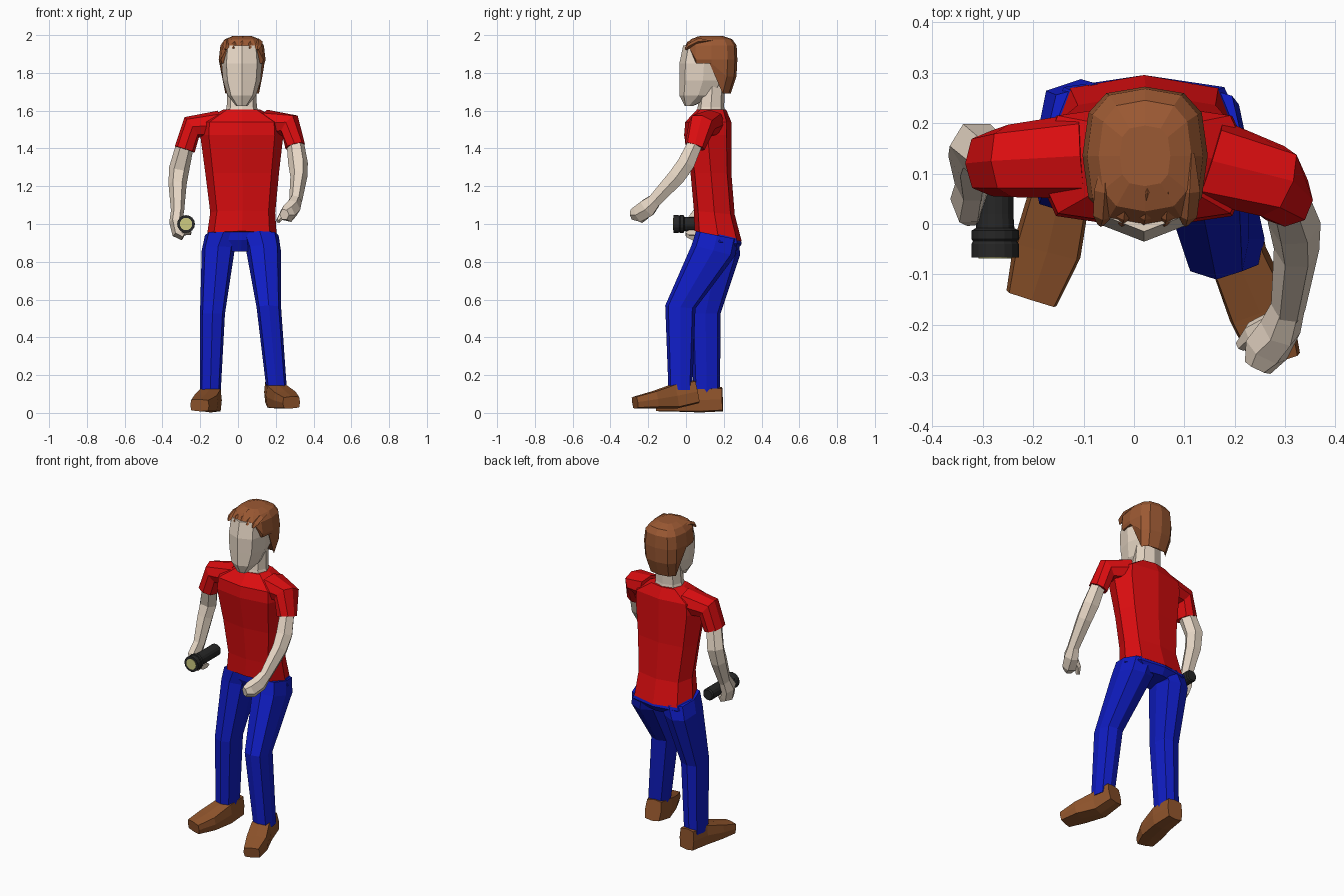
import bpy, bmesh, math
from mathutils import Vector

def mat(name, rgb):
    m = bpy.data.materials.new(name)
    m.diffuse_color = (*rgb, 1)
    return m

RED = mat("red_cloth", (0.72, 0.004, 0.005))
BLUE = mat("blue_denim", (0.005, 0.012, 0.55))
SKIN = mat("skin", (0.8, 0.68, 0.56))
BROWN = mat("brown_hair", (0.33, 0.10, 0.033))
LEATHER = mat("brown_leather", (0.28, 0.09, 0.025))
BLACK = mat("black_metal", (0.02, 0.02, 0.02))
GLASS = mat("lens_yellow", (0.62, 0.6, 0.22))

def outline(n, p):
    """Unit superellipse with n corners."""
    pts = []
    for i in range(n):
        a = 2 * math.pi * i / n
        c, s = math.cos(a), math.sin(a)
        pts.append((math.copysign(abs(c) ** (2 / p), c), math.copysign(abs(s) ** (2 / p), s)))
    return pts

def skin_rings(name, rings, material):
    """Join rings of points into a closed flat-shaded object."""
    bm = bmesh.new()
    vs = [[bm.verts.new(q) for q in r] for r in rings]
    n = len(vs[0])
    for a, b in zip(vs, vs[1:]):
        for i in range(n):
            bm.faces.new((a[i], a[(i + 1) % n], b[(i + 1) % n], b[i]))
    bm.faces.new(vs[0][::-1])
    bm.faces.new(vs[-1])
    bmesh.ops.remove_doubles(bm, verts=bm.verts, dist=1e-5)
    bmesh.ops.recalc_face_normals(bm, faces=bm.faces)
    me = bpy.data.meshes.new(name)
    bm.to_mesh(me)
    bm.free()
    me.materials.append(material)
    ob = bpy.data.objects.new(name, me)
    bpy.context.collection.objects.link(ob)
    return ob

def stack(name, secs, material, n=8, p=3.0):
    """Level sections: x, y, z, half width, half depth, optional tilt."""
    rings = []
    for x, y, z, a, b, *tilt in secs:
        k = tilt[0] if tilt else 0
        rings.append([(x + a * u, y + b * v, z + k * b * v) for u, v in outline(n, p)])
    return skin_rings(name, rings, material)

def tube(name, secs, material, n=6, p=2.0, ref=(1, 0, 0)):
    """Sections square to a path: x, y, z, half width, half height."""
    pts = [Vector(s[:3]) for s in secs]
    rings = []
    for i, s in enumerate(secs):
        t = (pts[min(i + 1, len(pts) - 1)] - pts[max(i - 1, 0)]).normalized()
        u = Vector(ref)
        u = (u - t * u.dot(t)).normalized()
        v = t.cross(u)
        rings.append([pts[i] + u * (s[3] * c) + v * (s[4] * d) for c, d in outline(n, p)])
    return skin_rings(name, rings, material)

# shirt body
stack("shirt", [
    (0.02, 0.17, 0.935, 0.185, 0.125, -0.22),
    (0.025, 0.15, 1.06, 0.172, 0.108, -0.1),
    (0.022, 0.132, 1.27, 0.195, 0.108),
    (0.02, 0.115, 1.47, 0.22, 0.125),
    (0.02, 0.118, 1.54, 0.215, 0.122),
    (0.02, 0.135, 1.605, 0.10, 0.078)], RED)

# sleeves
tube("right_sleeve", [
    (-0.10, 0.135, 1.525, 0.085, 0.075),
    (-0.245, 0.125, 1.512, 0.072, 0.066),
    (-0.282, 0.12, 1.395, 0.065, 0.055)], RED, 8, 2.4, (0, 1, 0))
tube("left_sleeve", [
    (0.15, 0.125, 1.53, 0.085, 0.075),
    (0.275, 0.085, 1.522, 0.075, 0.066),
    (0.303, 0.047, 1.41, 0.055, 0.053)], RED, 8, 2.4, (0, 1, 0))

# arms
tube("right_arm", [
    (-0.28, 0.125, 1.42, 0.047, 0.052),
    (-0.312, 0.155, 1.29, 0.054, 0.05),
    (-0.32, 0.135, 1.21, 0.048, 0.05),
    (-0.32, 0.075, 1.06, 0.034, 0.04)], SKIN)
tube("left_arm", [
    (0.303, 0.05, 1.43, 0.046, 0.045),
    (0.318, 0.0, 1.32, 0.052, 0.052),
    (0.322, -0.05, 1.25, 0.045, 0.052),
    (0.305, -0.17, 1.12, 0.034, 0.04)], SKIN)

# hands
tube("right_hand", [
    (-0.32, 0.08, 1.075, 0.034, 0.038),
    (-0.328, 0.05, 1.01, 0.036, 0.056),
    (-0.315, 0.042, 0.955, 0.036, 0.052),
    (-0.285, 0.04, 0.94, 0.03, 0.045)], SKIN)
tube("right_fingers", [
    (-0.315, 0.04, 0.955, 0.042, 0.018),
    (-0.25, 0.035, 0.955, 0.04, 0.016)], SKIN, ref=(0, 1, 0))
tube("left_hand", [
    (0.308, -0.155, 1.135, 0.033, 0.036),
    (0.29, -0.205, 1.085, 0.042, 0.055),
    (0.262, -0.25, 1.055, 0.045, 0.05),
    (0.245, -0.285, 1.05, 0.028, 0.03)], SKIN)
tube("left_thumb", [
    (0.28, -0.19, 1.08, 0.02, 0.02),
    (0.235, -0.215, 1.045, 0.02, 0.024),
    (0.212, -0.24, 1.015, 0.012, 0.014)], SKIN)

# trousers
stack("pelvis", [
    (0.02, 0.173, 0.96, 0.175, 0.112, -0.2),
    (0.02, 0.18, 0.905, 0.2, 0.115, -0.1),
    (0.015, 0.18, 0.855, 0.12, 0.085)], BLUE)
stack("right_leg", [
    (-0.075, 0.17, 0.94, 0.10, 0.108, -0.2),
    (-0.105, 0.175, 0.86, 0.087, 0.112, -0.2),
    (-0.135, 0.103, 0.525, 0.066, 0.08),
    (-0.147, 0.11, 0.10, 0.055, 0.07)], BLUE)
stack("left_leg", [
    (0.115, 0.165, 0.94, 0.10, 0.112, -0.2),
    (0.135, 0.145, 0.86, 0.092, 0.115, -0.25),
    (0.163, -0.03, 0.56, 0.065, 0.08, -0.1),
    (0.205, -0.03, 0.12, 0.054, 0.063)], BLUE)

# shoes
tube("right_shoe", [
    (-0.14, 0.193, 0.072, 0.05, 0.064),
    (-0.145, 0.07, 0.068, 0.06, 0.066),
    (-0.172, -0.05, 0.052, 0.068, 0.046),
    (-0.203, -0.147, 0.04, 0.052, 0.032)], LEATHER, 8, 6)
tube("left_shoe", [
    (0.188, 0.055, 0.112, 0.05, 0.062),
    (0.205, -0.06, 0.088, 0.058, 0.066),
    (0.25, -0.17, 0.07, 0.064, 0.046),
    (0.283, -0.27, 0.055, 0.048, 0.032)], LEATHER, 8, 6)

# neck and head
stack("neck", [
    (0.02, 0.13, 1.57, 0.095, 0.078),
    (0.02, 0.132, 1.62, 0.08, 0.07),
    (0.02, 0.14, 1.74, 0.075, 0.065)], SKIN, 8, 2.4)
stack("head", [
    (0.02, 0.015, 1.625, 0.03, 0.022),
    (0.02, 0.065, 1.68, 0.075, 0.1),
    (0.02, 0.09, 1.76, 0.1, 0.125),
    (0.02, 0.095, 1.85, 0.107, 0.13),
    (0.02, 0.105, 1.945, 0.098, 0.12)], SKIN, 8, 2.5)

# hair shell: hairline high over the brow, stepped down behind the ears
def hair_ring(z, a, b, cy, low=False):
    ring = []
    for u, v in outline(12, 2.9):
        h = z
        if v < -0.7:
            h = max(h, 1.94)
        elif low and v < 0.2:
            h = max(h, 1.85)
        ring.append((0.022 + a * u, cy + b * v, h))
    return ring

skin_rings("hair", [
    hair_ring(1.69, 0.098, 0.112, 0.125, True),
    hair_ring(1.78, 0.118, 0.132, 0.135, True),
    hair_ring(1.87, 0.124, 0.136, 0.136),
    hair_ring(1.945, 0.115, 0.134, 0.134),
    hair_ring(1.978, 0.092, 0.11, 0.135),
    hair_ring(1.995, 0.05, 0.06, 0.135)], BROWN)

# swept fringe tufts
for i in range(5):
    x = -0.062 + i * 0.042
    drop = abs(i - 2) * 0.006
    tube(f"fringe_tuft_{i + 1}", [
        (x + 0.008, 0.14, 1.985 - drop, 0.006, 0.006),
        (x + 0.004, 0.065, 1.978 - drop, 0.021, 0.016),
        (x, 0.015, 1.954 - drop, 0.019, 0.013),
        (x - 0.004, -0.002, 1.935 - drop, 0.006, 0.005)], BROWN, 4)

# flashlight
tube("flashlight", [(-0.275, y, 1.0, r, r) for y, r in (
    (0.18, 0.03), (0.172, 0.036), (0.02, 0.036), (-0.008, 0.038), (-0.013, 0.047),
    (-0.03, 0.047), (-0.034, 0.044), (-0.04, 0.047), (-0.066, 0.047))], BLACK, 16)
tube("flashlight_lens", [(-0.275, y, 1.0, 0.033, 0.033) for y in (-0.06, -0.068)], GLASS, 16)
